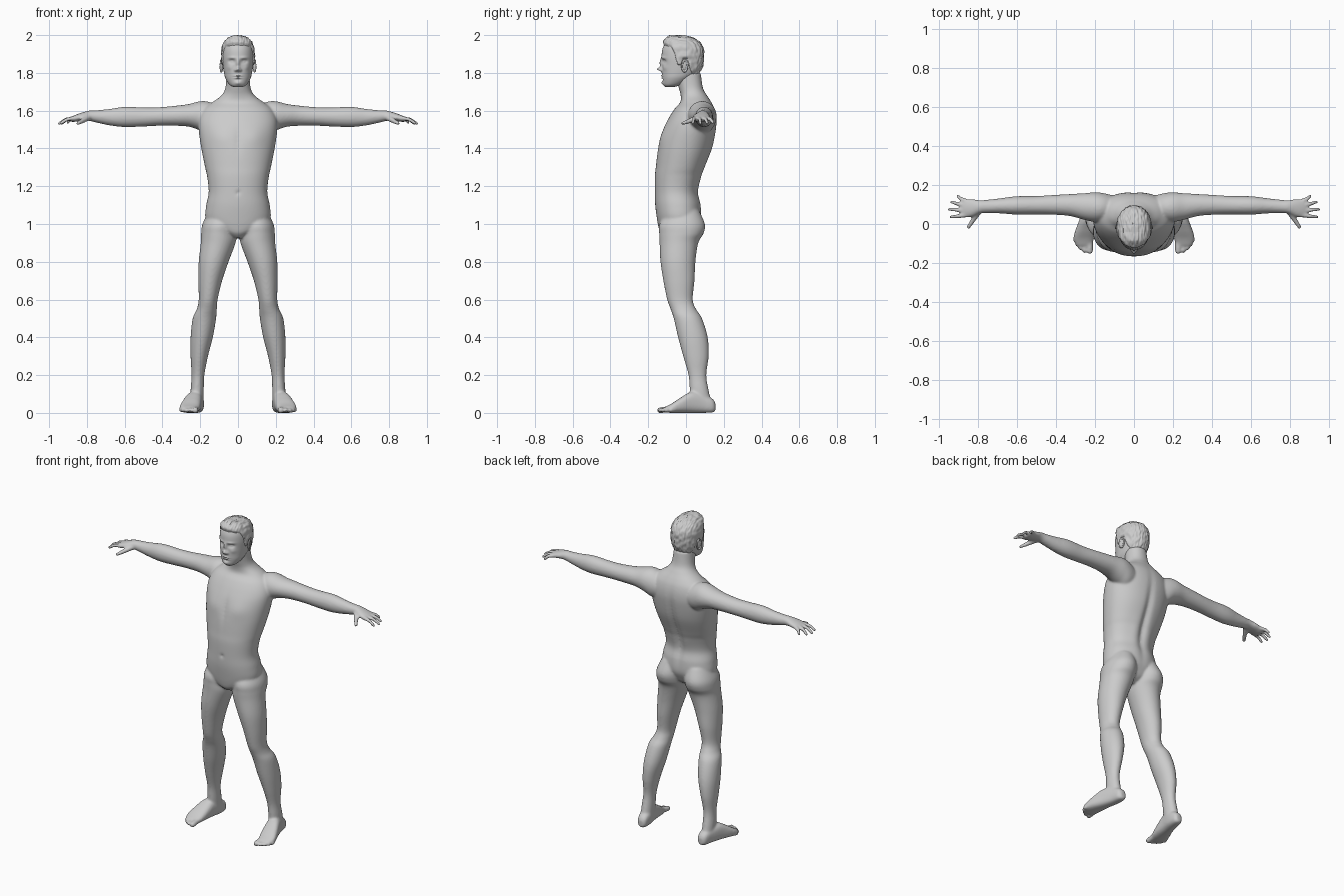
import bpy, bmesh, math
from mathutils import Vector, Matrix, noise


def clamp(v):
    return max(0.0, min(1.0, v))


def spline(rows, per=6):
    """Catmull-Rom through rows of numbers."""
    out = []
    for i in range(len(rows) - 1):
        a, b, c, d = (rows[max(0, min(len(rows) - 1, i + k))] for k in (-1, 0, 1, 2))
        for j in range(per):
            t = j / per
            out.append([0.5 * (2 * q + (r - p) * t + (2 * p - 5 * q + 4 * r - s) * t * t
                               + (3 * q - p - 3 * r + s) * t ** 3)
                        for p, q, r, s in zip(a, b, c, d)])
    return out + [list(rows[-1])]


def loft(bm, rows, order, segs=40, per=6, power=2.0):
    """Rows are (t, u centre, u half width, v min, v max); order maps (u, v, t) to xyz."""
    rings = []
    e = 2 / power
    for t, u0, hu, v0, v1 in spline(rows, per):
        ring = []
        for k in range(segs):
            a = 2 * math.pi * k / segs
            c, s = math.cos(a), math.sin(a)
            p = (u0 + hu * math.copysign(abs(c) ** e, c),
                 (v0 + v1) / 2 + (v1 - v0) / 2 * math.copysign(abs(s) ** e, s), t)
            ring.append(bm.verts.new([p[i] for i in order]))
        rings.append(ring)
    for a, b in zip(rings, rings[1:]):
        for k in range(segs):
            n = (k + 1) % segs
            bm.faces.new((a[k], a[n], b[n], b[k]))
    bm.faces.new(rings[0])
    bm.faces.new(rings[-1])
    return [v for r in rings for v in r]


def digit(bm, points, r0, r1):
    """Finger or toe as a chain of overlapping balls."""
    path = spline(points, 10)
    for i, p in enumerate(path):
        r = r0 + (r1 - r0) * i / len(path)
        bmesh.ops.create_icosphere(bm, subdivisions=2, radius=r, matrix=Matrix.Translation(p))


def bump(verts, bumps, side):
    """Push the front (side -1) or back (side 1) in y by mirrored soft spots."""
    for v in verts:
        w = clamp((side * v.co.y - 0.02) / 0.05)
        x, z = abs(v.co.x), v.co.z
        v.co.y += w * sum(d * math.exp(-((x - bx) / sx) ** 2 - ((z - bz) / sz) ** 2)
                          for bx, bz, sx, sz, d in bumps)


def finish(bm, name):
    bmesh.ops.recalc_face_normals(bm, faces=bm.faces)
    me = bpy.data.meshes.new(name)
    bm.to_mesh(me)
    bm.free()
    me.polygons.foreach_set("use_smooth", [True] * len(me.polygons))
    ob = bpy.data.objects.new(name, me)
    bpy.context.collection.objects.link(ob)
    return ob


Z_UP, X_OUT, Y_ALONG = (0, 1, 2), (2, 0, 1), (0, 2, 1)
bm = bmesh.new()

# leg
loft(bm, [(1.07, .085, .07, -.10, .07), (1.0, .098, .09, -.14, .10), (.95, .102, .093, -.142, .093),
          (.9, .105, .092, -.14, .065), (.8, .129, .079, -.135, .05), (.7, .147, .063, -.12, .045),
          (.6, .158, .05, -.10, .036), (.55, .165, .053, -.082, .053), (.5, .178, .062, -.065, .085),
          (.4, .192, .059, -.042, .115), (.3, .205, .046, -.015, .12), (.2, .212, .034, .013, .108),
          (.12, .216, .035, .02, .12), (.04, .216, .034, .03, .138)], Z_UP)

# foot
loft(bm, [(.156, .212, .015, .012, .05), (.14, .213, .03, .002, .075), (.09, .218, .038, 0, .10),
          (.03, .232, .044, 0, .112), (-.03, .247, .052, 0, .08), (-.075, .257, .053, 0, .05),
          (-.11, .257, .04, .002, .032)], Y_ALONG, power=2.6)
for x0, y0, x1, y1, r in [(.226, -.09, .226, -.138, .017), (.249, -.09, .253, -.138, .012),
                          (.268, -.085, .275, -.124, .0115), (.283, -.07, .291, -.105, .011),
                          (.293, -.055, .303, -.082, .011)]:
    digit(bm, [(x0, y0, .02), (x1, y1, .014)], r, r)

# arm and palm
loft(bm, [(.09, .085, .055, 1.49, 1.61), (.15, .085, .072, 1.475, 1.645), (.2, .086, .076, 1.495, 1.65),
          (.26, .09, .067, 1.515, 1.635), (.33, .097, .056, 1.52, 1.626), (.42, .098, .05, 1.52, 1.618),
          (.5, .096, .047, 1.516, 1.617), (.6, .095, .047, 1.513, 1.62), (.68, .093, .039, 1.522, 1.609),
          (.75, .09, .034, 1.537, 1.602), (.79, .088, .034, 1.546, 1.6), (.835, .082, .046, 1.545, 1.587),
          (.872, .08, .046, 1.54, 1.573), (.888, .081, .036, 1.543, 1.563)], X_OUT)

# fingers and thumb
for y0, x1, y1, z1 in [(.118, .902, .142, 1.537), (.094, .934, .113, 1.533),
                       (.068, .946, .076, 1.532), (.044, .937, .036, 1.534)]:
    digit(bm, [(.86, y0, 1.56), (.87 + (x1 - .87) * .5, (y0 + y1) / 2, 1.554), (x1, y1, z1)], .0125, .0095)
digit(bm, [(.79, .07, 1.565), (.82, .025, 1.548), (.847, -.016, 1.533)], .018, .010)

# mirror the limbs
both = bmesh.ops.duplicate(bm, geom=bm.verts[:] + bm.edges[:] + bm.faces[:])["geom"]
bmesh.ops.scale(bm, vec=(-1, 1, 1), verts=[g for g in both if isinstance(g, bmesh.types.BMVert)])

# torso and neck
torso = loft(bm, [(z, 0, w, f, b) for z, w, f, b in [
    (.925, .03, -.11, .0), (.95, .08, -.135, .04), (.98, .14, -.145, .06), (1.03, .172, -.154, .08),
    (1.1, .168, -.163, .078), (1.17, .155, -.165, .063), (1.25, .163, -.165, .08),
    (1.3, .174, -.16, .10), (1.4, .194, -.148, .14), (1.5, .208, -.12, .16), (1.56, .205, -.092, .162),
    (1.61, .18, -.06, .152), (1.645, .135, -.03, .135), (1.68, .088, -.028, .112),
    (1.72, .067, -.038, .09), (1.80, .06, -.06, .078)]], Z_UP, segs=96, per=8, power=2.15)
bump(torso, [(.085, 1.46, .06, .05, -.008), (0, 1.44, .014, .08, .005), (0, 1.165, .009, .009, .012)], -1)
bump(torso, [(0, 1.32, .02, .2, -.016), (.05, 1.2, .03, .1, .005)], 1)

body = finish(bm, "body")
mod = body.modifiers.new("blend", "REMESH")
mod.mode = "VOXEL"
mod.voxel_size = .0062
mod.use_smooth_shade = True
mod = body.modifiers.new("soften", "SMOOTH")
mod.factor = .5
mod.iterations = 9

# head with face
HEAD = [(z, 0, w, f, b) for z, w, f, b in [
    (1.724, .022, -.108, -.07), (1.738, .046, -.12, -.02), (1.77, .066, -.125, .03),
    (1.80, .074, -.127, .065), (1.84, .08, -.127, .083), (1.88, .083, -.129, .088),
    (1.92, .082, -.126, .088), (1.95, .075, -.115, .075), (1.972, .06, -.10, .05),
    (1.986, .038, -.08, .02), (1.992, .012, -.05, -.01)]]
bm = bmesh.new()
verts = loft(bm, HEAD, Z_UP, segs=144, per=10, power=2.15)
bump(verts, [(0, 1.852, .009, .024, -.012), (0, 1.82, .011, .011, -.024), (.013, 1.814, .007, .007, -.01),
             (.033, 1.861, .016, .011, .014), (.033, 1.860, .009, .006, -.006),
             (.032, 1.880, .02, .007, -.005), (.046, 1.828, .014, .014, -.004),
             (0, 1.785, .020, .004, -.006), (0, 1.774, .017, .004, -.006), (0, 1.7795, .022, .002, .004),
             (0, 1.764, .015, .005, .004), (0, 1.746, .018, .010, -.007)], -1)
finish(bm, "head")

# ears
bm = bmesh.new()
for s in (-1, 1):
    place = Matrix.Translation((s * .084, -.008, 1.838)) @ Matrix.Rotation(s * .3, 4, "Z") @ Matrix.Rotation(-.15, 4, "X")
    bmesh.ops.create_uvsphere(bm, u_segments=20, v_segments=12, radius=1,
                              matrix=place @ Matrix.Diagonal((.007, .016, .029, 1)))
    for k in range(26):
        a = 2 * math.pi * k / 26
        p = place @ Vector((s * .004, .015 * math.cos(a), .03 * math.sin(a) - .004 * math.cos(a)))
        bmesh.ops.create_icosphere(bm, subdivisions=2, radius=.0055, matrix=Matrix.Translation(p))
ears = finish(bm, "ears")
mod = ears.modifiers.new("blend", "REMESH")
mod.mode = "VOXEL"
mod.voxel_size = .0016
mod.use_smooth_shade = True

# hair: strand-rippled shell above the hairline
HAIRLINE = [(-.2, 1.945), (-.11, 1.942), (-.075, 1.93), (-.06, 1.90), (-.045, 1.84), (-.028, 1.835),
            (-.015, 1.872), (.008, 1.872), (.02, 1.82), (.04, 1.775), (.2, 1.765)]


def above_line(p):
    for (y0, z0), (y1, z1) in zip(HAIRLINE, HAIRLINE[1:]):
        if y0 <= p.y <= y1:
            return p.z - (z0 + (z1 - z0) * (p.y - y0) / (y1 - y0))
    return -1


bm = bmesh.new()
verts = loft(bm, HEAD, Z_UP, segs=180, per=12, power=2.15)
mask = {v: above_line(v.co) for v in verts}
centre = Vector((0, -.02, 1.87))
for v in verts:
    p = v.co.copy()
    strands = noise.noise(Vector((p.x * 110, p.y * 35, p.z * 40)))
    quiff = .007 * clamp((-.04 - p.y) / .04) * clamp((p.z - 1.94) / .02)
    v.co += (p - centre).normalized() * (-.004 + clamp(mask[v] / .012) * (.010 + .005 * strands + quiff))
    v.co.z = min(v.co.z, 2.0)
bmesh.ops.delete(bm, geom=[v for v in verts if mask[v] < -.008], context="VERTS")
finish(bm, "hair")
